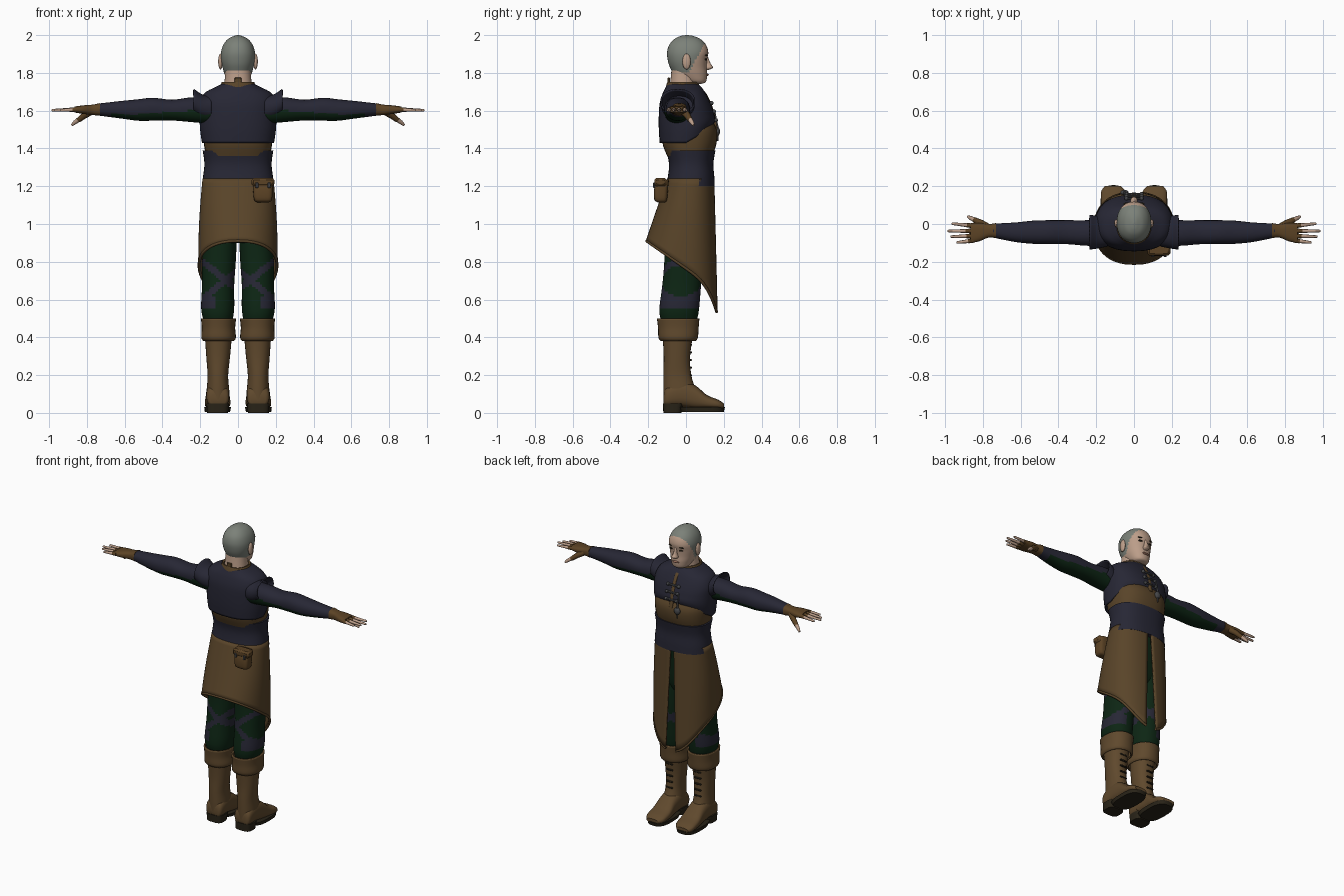
import bpy, bmesh
from math import sin, cos, pi, radians
from mathutils import Matrix, Vector

start_cube = bpy.data.objects.get("Cube")
if start_cube:
    bpy.data.objects.remove(start_cube, do_unlink=True)


def material(name, r, g, b):
    mat = bpy.data.materials.new(name)
    mat.use_nodes = True
    mat.diffuse_color = (r, g, b, 1)
    shader = mat.node_tree.nodes["Principled BSDF"]
    shader.inputs["Base Color"].default_value = (r, g, b, 1)
    shader.inputs["Roughness"].default_value = .8
    return mat


navy = material("navy_cloth", .02, .02, .035)
brown = material("brown_cloth", .1, .058, .022)
green = material("dark_green_cloth", .004, .019, .007)
skin = material("skin", .5, .34, .25)
grey = material("grey_hair", .2, .22, .19)
leather = material("boot_leather", .115, .066, .026)
dark = material("dark_sole", .022, .017, .009)
metal = material("dark_metal", .06, .062, .066)
tan = material("glove_leather", .105, .055, .018)
rose = material("lips", .33, .16, .11)


def add_modifiers(obj, mirror, thick=0):
    if thick:
        solid = obj.modifiers.new("Thickness", "SOLIDIFY")
        solid.thickness = thick
        solid.offset = 0
    if mirror:
        obj.modifiers.new("Mirror", "MIRROR")


def finish(name, bm, mats, rule=None, mirror=False, thick=0):
    """Turn a bmesh into a smooth object, colouring faces by a rule."""
    bmesh.ops.recalc_face_normals(bm, faces=bm.faces)
    bm.normal_update()
    if rule:
        for face in bm.faces:
            face.material_index = int(rule(face.calc_center_median(), face.normal))
    mesh = bpy.data.meshes.new(name)
    bm.to_mesh(mesh)
    bm.free()
    for mat in mats:
        mesh.materials.append(mat)
    obj = bpy.data.objects.new(name, mesh)
    bpy.context.collection.objects.link(obj)
    bpy.ops.object.select_all(action="DESELECT")
    obj.select_set(True)
    bpy.context.view_layer.objects.active = obj
    bpy.ops.object.shade_smooth_by_angle(angle=radians(42))
    add_modifiers(obj, mirror, thick)
    return obj


def spline(keys, sub):
    """Catmull-Rom interpolation between key sections."""
    out, last = [], len(keys) - 1
    for i in range(last):
        four = (keys[max(i - 1, 0)], keys[i], keys[i + 1], keys[min(i + 2, last)])
        for s in range(sub):
            t = s / sub
            out.append([(2*b + (c-a)*t + (2*a - 5*b + 4*c - d)*t*t + (3*b - a - 3*c + d)*t**3) / 2
                        for a, b, c, d in zip(*four)])
    return out + [keys[-1]]


def rounded(v, p):
    return (1 if v > 0 else -1) * abs(v) ** (2 / p)


def bridge(bm, rings, closed=True):
    for low, high in zip(rings, rings[1:]):
        n = len(low)
        for i in range(n if closed else n - 1):
            j = (i + 1) % n
            bm.faces.new((low[i], low[j], high[j], high[i]))


def loft(name, axis, keys, *mats, p=2.2, seg=32, sub=4, cap=True, warp=None, **kw):
    """Skin sections given as (position, min, max, min, max) along an axis;
    four-number sections are (position, half width, min, max)."""
    keys = [k if len(k) == 5 else (k[0], -k[1], k[1], k[2], k[3]) for k in keys]
    bm, rings = bmesh.new(), []
    for t, a0, a1, b0, b1 in spline(keys, sub):
        ring = []
        for i in range(seg):
            ang = 2 * pi * i / seg
            a = (a0 + a1) / 2 + (a1 - a0) / 2 * rounded(cos(ang), p)
            b = (b0 + b1) / 2 + (b1 - b0) / 2 * rounded(sin(ang), p)
            co = Vector({"x": (t, a, b), "y": (a, t, b), "z": (a, b, t)}[axis])
            ring.append(bm.verts.new(warp(co) if warp else co))
        rings.append(ring)
    bridge(bm, rings)
    if cap:
        bm.faces.new(rings[0])
        bm.faces.new(rings[-1])
    return finish(name, bm, mats, **kw)


def blob(name, center, radii, mat, **kw):
    bm = bmesh.new()
    bmesh.ops.create_uvsphere(bm, u_segments=16, v_segments=10, radius=1,
                              matrix=Matrix.Translation(center) @ Matrix.Diagonal((*radii, 1)))
    return finish(name, bm, [mat], **kw)


def box(name, center, size, mat, **kw):
    bm = bmesh.new()
    bmesh.ops.create_cube(bm, size=1, matrix=Matrix.Translation(center) @ Matrix.Diagonal((*size, 1)))
    bmesh.ops.bevel(bm, geom=bm.edges[:], offset=min(size) / 4, segments=1, affect="EDGES")
    return finish(name, bm, [mat], **kw)


def tube(name, points, mat, mirror=False):
    """Round tube through (x, y, z, radius) points."""
    curve = bpy.data.curves.new(name, "CURVE")
    curve.dimensions = "3D"
    curve.bevel_depth = 1
    curve.bevel_resolution = 2
    curve.use_fill_caps = True
    line = curve.splines.new("POLY")
    line.points.add(len(points) - 1)
    for point, (x, y, z, r) in zip(line.points, points):
        point.co = (x, y, z, 1)
        point.radius = r
    line.use_smooth = True
    curve.materials.append(mat)
    obj = bpy.data.objects.new(name, curve)
    bpy.context.collection.objects.link(obj)
    add_modifiers(obj, mirror)


# Head: cropped hair is a colour region behind the temples and above the nape
loft("head", "z", [(1.742, .02, .03, .08), (1.752, .05, 0, .105), (1.79, .07, -.06, .112),
     (1.83, .082, -.085, .11), (1.87, .09, -.097, .112), (1.91, .09, -.1, .118),
     (1.95, .077, -.088, .105), (1.98, .052, -.06, .075), (1.995, .022, -.03, .04), (2, .004, 0, .01)],
     skin, grey, seg=56, sub=6, rule=lambda c, n: c.z > 1.8 and c.y < .03 + .55 * (c.z - 1.83))
loft("neck", "z", [(1.66, .09, -.095, .06), (1.73, .074, -.085, .052), (1.84, .065, -.075, .05)], skin)
loft("nose", "z", [(1.815, .012, .09, .118), (1.828, .02, .09, .143), (1.85, .012, .09, .13),
     (1.885, .009, .09, .116)], skin, seg=16)
blob("ears", (.093, .003, 1.86), (.012, .022, .042), skin, mirror=True)
blob("eyes", (.034, .103, 1.872), (.015, .009, .006), dark, mirror=True)
blob("eyebrows", (.036, .106, 1.893), (.021, .008, .004), dark, mirror=True)
blob("mouth", (0, .109, 1.79), (.024, .012, .007), rose)

# Upper clothing: corset under a short vest whose hem lifts at the chest
loft("corset", "z", [(1.36, .17, -.1, .14), (1.43, .181, -.125, .162), (1.5, .182, -.12, .163),
     (1.56, .16, -.1, .13)], brown, p=2.4)
loft("vest", "z", [(1.43, .187, -.135, .135), (1.5, .197, -.14, .15), (1.58, .2, -.14, .145),
     (1.64, .2, -.135, .125), (1.69, .175, -.12, .1), (1.72, .12, -.105, .08), (1.738, .085, -.095, .062)],
     navy, p=2.4, seg=48, cap=False, thick=.008,
     warp=lambda c: c + Vector((0, 0, max(0, c.y) * max(0, 1.58 - c.z) * 4)))
loft("collar", "z", [(1.7, .098, -.108, .076), (1.735, .086, -.098, .064), (1.75, .08, -.093, .06)],
     brown, cap=False, thick=.012)
box("collar_tab", (0, -.092, 1.755), (.035, .012, .04), brown)
loft("placket", "z", [(1.5, .012, .13, .168), (1.58, .012, .12, .152), (1.64, .012, .1, .133),
     (1.69, .012, .08, .108), (1.73, .012, .05, .074)], brown, p=5, seg=16)
for number, (y, z) in enumerate([(.135, 1.64), (.148, 1.595), (.158, 1.55)], 1):
    box(f"clasp_{number}", (0, y, z), (.075, .012, .012), metal)
    blob(f"clasp_knob_{number}", (.04, y, z), (.011, .011, .011), metal, mirror=True)
tube("charm_rod", [(-.05, .15, 1.6, .004), (-.05, .168, 1.5, .007), (-.05, .168, 1.44, .003)], metal)
blob("charm", (-.05, .166, 1.49), (.022, .014, .024), metal)
loft("waist_band", "z", [(1.2, .19, -.108, .152), (1.25, .185, -.096, .15), (1.32, .178, -.09, .145),
     (1.39, .187, -.106, .156)], navy, p=2.4, seg=40)

# Sleeves and flared shoulder caps
loft("shoulder_caps", "x", [(.14, -.115, .03, 1.55, 1.675), (.19, -.125, .038, 1.56, 1.682),
     (.235, -.132, .045, 1.585, 1.712)], navy, cap=False, thick=.008, mirror=True)
loft("sleeves", "x", [(.14, -.115, .025, 1.53, 1.67), (.25, -.115, .02, 1.54, 1.67),
     (.35, -.107, .02, 1.548, 1.658), (.45, -.107, .02, 1.547, 1.668), (.53, -.105, .018, 1.547, 1.66),
     (.63, -.095, .008, 1.56, 1.65), (.745, -.072, .002, 1.575, 1.637)], navy, green, seg=40, sub=6,
     rule=lambda c, n: c.x < .68 and n.z < -.05 - 1.2 * max(0, c.x - .25), mirror=True)

# Half-finger gloves
loft("gloves", "x", [(.73, -.075, .005, 1.573, 1.64), (.77, -.072, 0, 1.577, 1.632),
     (.82, -.092, .006, 1.583, 1.628), (.865, -.1, .004, 1.59, 1.622)], tan, p=2.6, mirror=True)
for name, y, slant, tip in [("index", -.01, .012, .965), ("middle", -.037, 0, .988),
                            ("ring", -.063, -.004, .972), ("little", -.088, -.01, .94)]:
    for part, a, b, mat in [("glove", 0, .3, tan), ("tip", .3, 1, skin)]:
        stations = [a, (a + b) / 2, b - .04, b]
        tube(f"{name}_finger_{part}",
             [(.85 + (tip - .85) * t, y + slant * t, 1.606 - .004 * t,
               (.013 if mat == tan else .012) * (1 - .45 * t) * (.6 if t == 1 else 1)) for t in stations],
             mat, mirror=True)
tube("thumb_glove", [(.77, -.02, 1.6, .02), (.81, .005, 1.577, .018), (.845, .022, 1.55, .014)], tan, mirror=True)
tube("thumb_tip", [(.84, .02, 1.555, .013), (.865, .032, 1.537, .011), (.88, .04, 1.523, .006)], skin, mirror=True)


# Long split skirt: short at the back, falling to points beside the front slit
def skirt_point(u, t):
    gap = .04 + .1 * t
    ang = gap + (2 * pi - 2 * gap) * u
    c, s = rounded(cos(ang), 2.3), rounded(sin(ang), 2.3)
    hem = .78 - .13 * c - (.12 * c ** 4 if c > 0 else 0)
    top = Vector((.183 * s, .025 + .12 * c, 1.24))
    low = Vector((.206 * s, -.022 + .186 * c, hem))
    point = top.lerp(low, t)
    point.x += .006 * sin(pi * t) * s
    return point


bm = bmesh.new()
columns, rows = 64, 14
bridge(bm, [[bm.verts.new(skirt_point(i / columns, r / rows)) for i in range(columns + 1)]
            for r in range(rows + 1)], closed=False)
finish("skirt", bm, [brown], thick=.01)
tube("skirt_hem", [(*skirt_point(i / columns, 1), .008) for i in range(columns + 1)], brown)

# Belt pouch
loft("pouch", "z", [(1.115, .1, .165, -.15, -.11), (1.13, .085, .18, -.168, -.1),
     (1.19, .08, .183, -.168, -.095), (1.235, .085, .18, -.15, -.09)], tan, p=4)
box("pouch_flap", (.132, -.135, 1.222), (.12, .066, .045), tan)
for x in (.1, .165):
    box("pouch_buckle", (x, -.169, 1.205), (.016, .01, .028), metal)


# Trousers with crossed wrappings around the knees
def wrapping(c, n):
    u = (c.x - .105) / .09
    return (abs(c.z - .735 - .07 * u) < .022 or abs(c.z - .67 + .075 * u) < .022
            or (u > .1 and .55 < c.z < .62))


loft("hips", "z", [(.9, .12, -.1, .08), (.96, .165, -.112, .1), (1.1, .175, -.1, .115),
     (1.25, .17, -.08, .13)], green)
loft("trouser_legs", "z", [(.44, .04, .165, -.11, .04), (.5, .027, .185, -.135, .06),
     (.56, .02, .195, -.14, .07), (.68, .02, .19, -.125, .08), (.8, .012, .19, -.115, .09),
     (.95, .005, .178, -.112, .095), (1.05, .003, .17, -.1, .095)], green, navy, seg=56, sub=10,
     rule=wrapping, mirror=True)

# Boots
loft("boot_shafts", "z", [(.06, .05, .162, -.118, .05), (.12, .047, .165, -.12, .05),
     (.2, .052, .161, -.12, .028), (.3, .042, .168, -.118, .022), (.43, .03, .177, -.125, .04)],
     leather, mirror=True)
loft("boot_cuffs", "z", [(.385, .024, .18, -.13, .048), (.4, .016, .189, -.141, .058),
     (.45, .02, .187, -.143, .062), (.5, .015, .191, -.149, .066)], leather, cap=False, thick=.01, mirror=True)
loft("boot_feet", "y", [(-.118, .065, .147, .04, .1), (-.1, .048, .165, .03, .14),
     (-.02, .045, .168, .03, .17), (.05, .045, .17, .02, .145), (.11, .04, .175, .02, .095),
     (.17, .045, .174, .02, .07), (.2, .07, .155, .022, .05)], leather, p=2.6, mirror=True)
loft("boot_heels", "z", [(0, .052, .163, -.12, -.025), (.05, .048, .167, -.122, -.015)], dark,
     p=3.5, sub=1, mirror=True)
loft("boot_soles", "z", [(.006, .042, .176, -.03, .2), (.03, .037, .179, -.05, .206)], dark,
     p=2.8, sub=1, mirror=True)
for number in range(5):
    box(f"boot_laces_{number + 1}", (.106, .026, .2 + .04 * number), (.05, .012, .009), dark, mirror=True)
